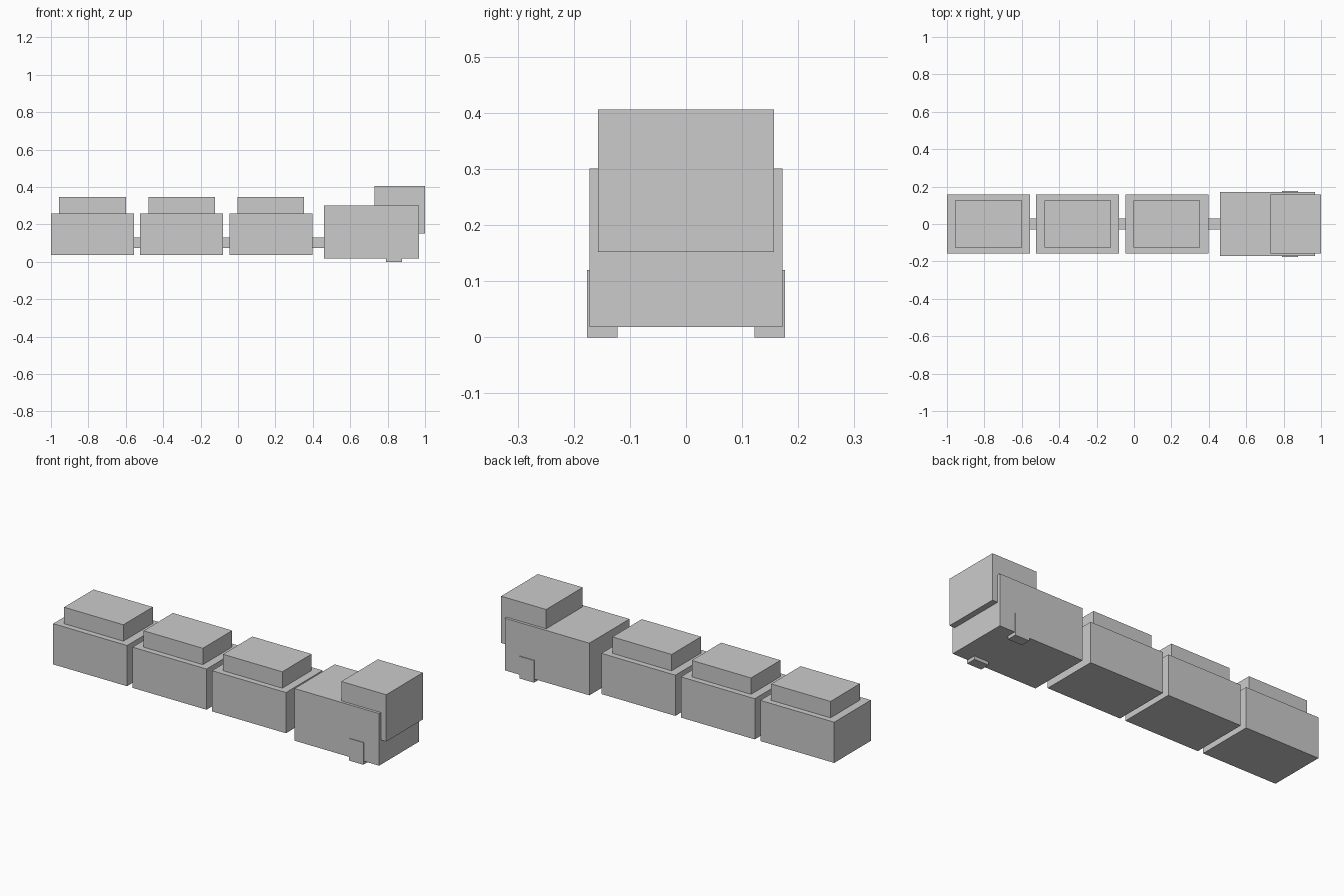
import bpy

if "Cube" in bpy.data.objects:
    bpy.data.objects.remove(bpy.data.objects["Cube"])


def box(name, x, y, z):
    """Add a box from its (min, max) extents on each axis."""
    bpy.ops.mesh.primitive_cube_add(
        size=1, location=[(a + b) / 2 for a, b in (x, y, z)])
    ob = bpy.context.object
    ob.name = name
    ob.scale = [b - a for a, b in (x, y, z)]
    bpy.ops.object.transform_apply(location=False, rotation=False, scale=True)
    return ob


CAR_LEN, PITCH = 0.444, 0.477
ENGINE_X = (0.46, 0.968)

# Three wagons, each with a raised load and a coupling to the next vehicle
for i in range(3):
    x0 = -1 + i * PITCH
    x1 = x0 + CAR_LEN
    nxt = x0 + PITCH if i < 2 else ENGINE_X[0]
    box(f"wagon_body_{i + 1}", (x0, x1), (-0.157, 0.157), (0.036, 0.257))
    box(f"wagon_load_{i + 1}", (x0 + 0.044, x0 + 0.4), (-0.126, 0.126), (0.257, 0.346))
    box(f"coupling_{i + 1}", (x1, nxt), (-0.03, 0.03), (0.075, 0.13))

# Engine body and the raised cab overhanging its nose
box("engine_body", ENGINE_X, (-0.172, 0.172), (0.018, 0.301))
box("engine_cab", (0.73, 1.0), (-0.157, 0.157), (0.152, 0.406))

# Block wheels on both sides of the engine
for side, s in (("front", -1), ("back", 1)):
    box(f"wheel_{side}", (0.79, 0.876), sorted((s * 0.122, s * 0.176)), (0, 0.12))
